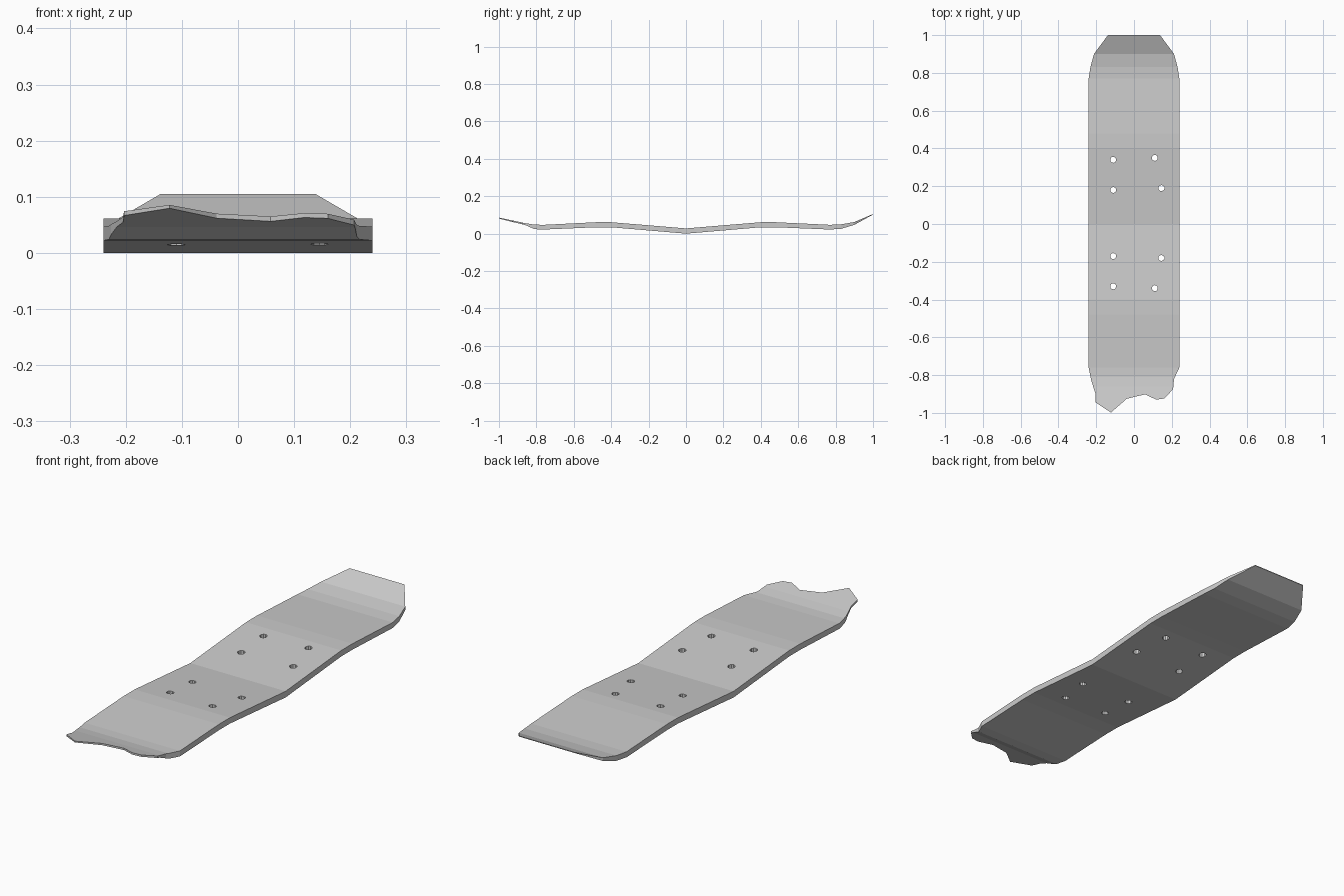
import bpy
import bmesh

if "Cube" in bpy.data.objects:
    bpy.data.objects.remove(bpy.data.objects["Cube"])

# Side profile of the bent board: y, top z, bottom z
PROFILE = [(-1.0, 0.086, 0.080), (-0.86, 0.056, 0.046), (-0.81, 0.048, 0.024),
           (-0.76, 0.047, 0.022), (-0.48, 0.061, 0.034), (-0.40, 0.061, 0.034),
           (0.0, 0.028, 0.0), (0.40, 0.061, 0.034), (0.48, 0.061, 0.034),
           (0.77, 0.047, 0.022), (0.83, 0.050, 0.026), (0.90, 0.062, 0.047),
           (1.0, 0.105, 0.102)]

# Plan outline: clipped tail, straight sides, snapped-off front end
OUTLINE = [(0.24, -0.76), (0.24, 0.77), (0.231, 0.83), (0.212, 0.90), (0.138, 1.0),
           (-0.138, 1.0), (-0.212, 0.90), (-0.231, 0.83), (-0.24, 0.77),
           (-0.24, -0.76), (-0.226, -0.83), (-0.205, -0.895), (-0.203, -0.945),
           (-0.122, -0.998), (-0.038, -0.925), (0.058, -0.902), (0.118, -0.93),
           (0.16, -0.924), (0.207, -0.875), (0.212, -0.82)]


def height(y, column):
    for a, b in zip(PROFILE, PROFILE[1:]):
        if y <= b[0] + 1e-5:
            t = (y - a[0]) / (b[0] - a[0])
            return a[column] + t * (b[column] - a[column])
    return PROFILE[-1][column]


def add_object(name, bm):
    bmesh.ops.recalc_face_normals(bm, faces=bm.faces[:])
    mesh = bpy.data.meshes.new(name)
    bm.to_mesh(mesh)
    bm.free()
    ob = bpy.data.objects.new(name, mesh)
    bpy.context.collection.objects.link(ob)
    return ob


# Deck: slice the outline at each bend, thicken it, then bend to the profile
bm = bmesh.new()
bm.faces.new([bm.verts.new((x, y, 0)) for x, y in OUTLINE])
for y, _, _ in PROFILE[1:-1]:
    bmesh.ops.bisect_plane(bm, geom=bm.verts[:] + bm.edges[:] + bm.faces[:],
                           dist=1e-5, plane_co=(0, y, 0), plane_no=(0, 1, 0))
lower = bm.verts[:]
result = bmesh.ops.extrude_face_region(bm, geom=bm.faces[:], use_keep_orig=True)
upper = [g for g in result["geom"] if isinstance(g, bmesh.types.BMVert)]
for verts, column in ((upper, 1), (lower, 2)):
    for v in verts:
        v.co.z = height(v.co.y, column)
deck = add_object("deck", bm)

# Truck bolt holes: four at each end, slightly uneven
bm = bmesh.new()
for x, y in [(-0.11, 0.34), (0.11, 0.35), (-0.11, 0.18), (0.145, 0.19),
             (-0.11, -0.17), (0.145, -0.18), (-0.11, -0.33), (0.11, -0.34)]:
    made = bmesh.ops.create_cone(bm, cap_ends=True, segments=10, radius1=0.016,
                                 radius2=0.016, depth=0.3)
    bmesh.ops.translate(bm, verts=made["verts"], vec=(x, y, 0.03))
cutter = add_object("bolt_hole_cutter", bm)
cutter.hide_render = True
cutter.hide_viewport = False
cutter.display_type = 'WIRE'

# Cut the holes and discard the helper
mod = deck.modifiers.new("bolt_holes", 'BOOLEAN')
mod.operation = 'DIFFERENCE'
mod.solver = 'EXACT'
mod.object = cutter
bpy.context.view_layer.objects.active = deck
deck.select_set(True)
bpy.ops.object.modifier_apply(modifier=mod.name)
bpy.data.objects.remove(cutter)
